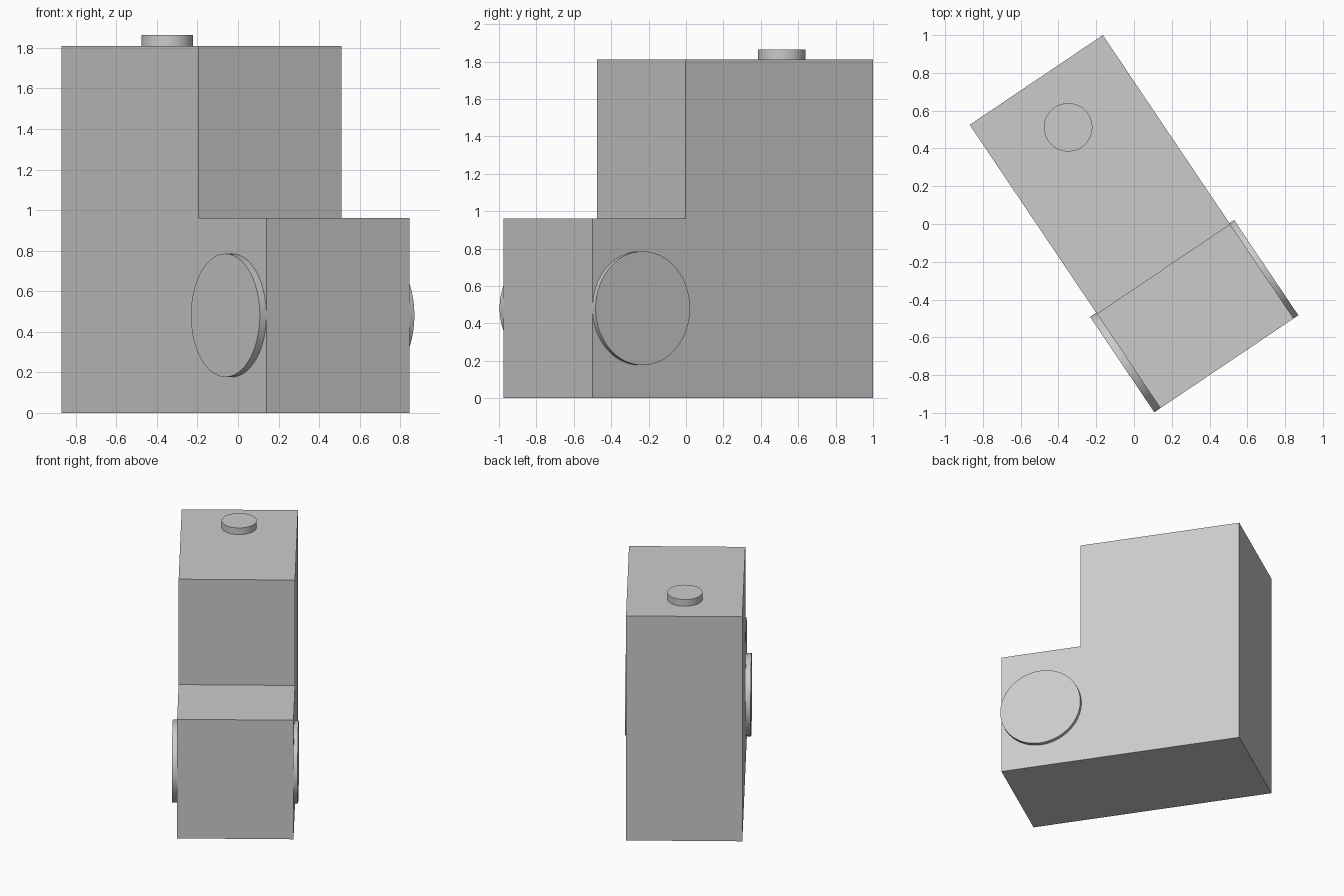
import bpy, bmesh, math
from mathutils import Matrix

cube = bpy.data.objects.get("Cube")
if cube:
    bpy.data.objects.remove(cube, do_unlink=True)

# One plain grey for the whole model
grey = bpy.data.materials.new("plain grey")
grey.use_nodes = True
colour = (0.6, 0.6, 0.6, 1)
grey.diffuse_color = colour
grey.node_tree.nodes["Principled BSDF"].inputs["Base Color"].default_value = colour

# The body is turned in plan; local x runs to its low end, local y across it
turn = Matrix.Translation((-0.0125, 0.0125, 0)) @ Matrix.Rotation(math.atan2(-1.5, 1.01), 4, "Z")
HALF_LENGTH, HALF_WIDTH = 0.904, 0.425
HEIGHT, STEP_HEIGHT, STEP_X = 1.81, 0.96, 0.304


def add_object(name, bm):
    bmesh.ops.recalc_face_normals(bm, faces=bm.faces)
    mesh = bpy.data.meshes.new(name)
    bm.to_mesh(mesh)
    bm.free()
    mesh.materials.append(grey)
    obj = bpy.data.objects.new(name, mesh)
    obj.matrix_world = turn
    bpy.context.collection.objects.link(obj)
    return obj


def add_disc(name, radius, depth, placement):
    bm = bmesh.new()
    bmesh.ops.create_cone(bm, cap_ends=True, segments=96, radius1=radius,
                          radius2=radius, depth=depth, matrix=placement)
    obj = add_object(name, bm)
    bpy.ops.object.select_all(action="DESELECT")
    obj.select_set(True)
    bpy.context.view_layer.objects.active = obj
    bpy.ops.object.shade_smooth_by_angle()


# Stepped body: an L profile extruded across the width
profile = [(-HALF_LENGTH, 0), (HALF_LENGTH, 0), (HALF_LENGTH, STEP_HEIGHT),
           (STEP_X, STEP_HEIGHT), (STEP_X, HEIGHT), (-HALF_LENGTH, HEIGHT)]
bm = bmesh.new()
side = bm.faces.new([bm.verts.new((x, -HALF_WIDTH, z)) for x, z in profile])
extruded = bmesh.ops.extrude_face_region(bm, geom=[side])["geom"]
bmesh.ops.translate(bm, vec=(0, 2 * HALF_WIDTH, 0),
                    verts=[v for v in extruded if isinstance(v, bmesh.types.BMVert)])
add_object("stepped_body", bm)

# Large side discs, slightly proud of the body and sunk a little into it
for name, sign, proud in (("left_disc", 1, 0.03), ("right_disc", -1, 0.039)):
    depth = proud + 0.02
    y = sign * (HALF_WIDTH + proud - depth / 2)
    add_disc(name, 0.304, depth,
             Matrix.Translation((0.6, y, 0.481)) @ Matrix.Rotation(math.pi / 2, 4, "X"))

# Small round button on the high end
add_disc("top_button", 0.128, 0.075, Matrix.Translation((-0.602, 0, HEIGHT + 0.0165)))
